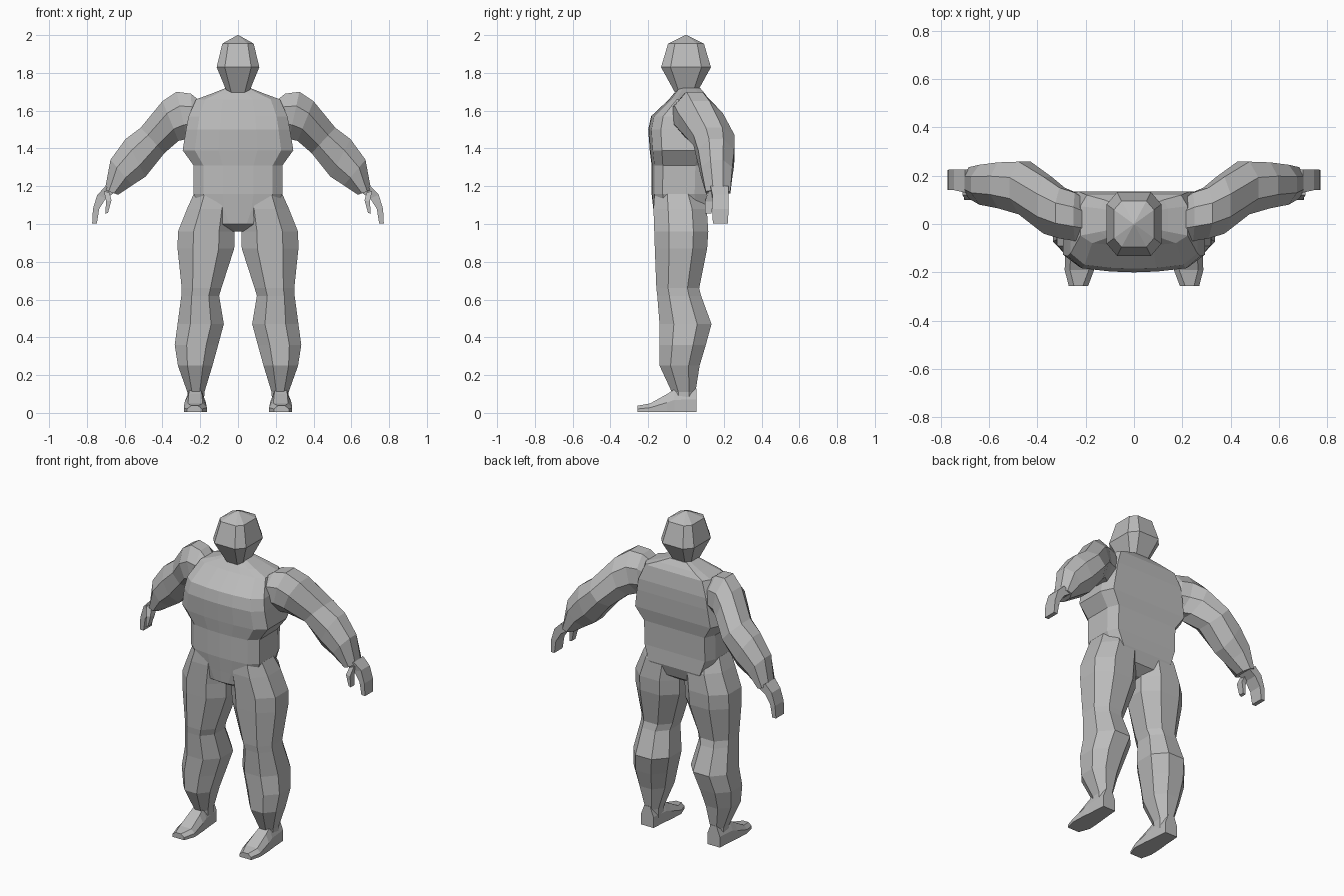
import bpy, bmesh, math
from mathutils import Vector

grey = bpy.data.materials.new("plain_grey")
grey.diffuse_color = (0.5, 0.5, 0.5, 1)


def loft(name, rings, mirror=False):
    """Skin a list of equal-length point rings and cap both ends."""
    bm = bmesh.new()
    rows = [[bm.verts.new(p) for p in r] for r in rings]
    n = len(rows[0])
    for a, b in zip(rows, rows[1:]):
        for i in range(n):
            j = (i + 1) % n
            bm.faces.new((a[i], a[j], b[j], b[i]))
    bm.faces.new(rows[0])
    bm.faces.new(rows[-1])
    bmesh.ops.recalc_face_normals(bm, faces=bm.faces)
    me = bpy.data.meshes.new(name)
    bm.to_mesh(me)
    bm.free()
    me.materials.append(grey)
    ob = bpy.data.objects.new(name, me)
    bpy.context.collection.objects.link(ob)
    if mirror:
        m = ob.modifiers.new("mirror", 'MIRROR')
        m.use_mirror_merge = False
    return ob


def octagon(x0, x1, y0, y1, z, cut=0.45):
    """Horizontal eight-sided ring filling a box."""
    cx, cy, hx, hy = (x0 + x1) / 2, (y0 + y1) / 2, (x1 - x0) / 2, (y1 - y0) / 2
    unit = [(1, -cut), (1, cut), (cut, 1), (-cut, 1),
            (-1, cut), (-1, -cut), (-cut, -1), (cut, -1)]
    return [(cx + u * hx, cy + v * hy, z) for u, v in unit]


# Torso: (height, half width, front, back)
def torso_ring(z, w, f, b):
    half = [(0, 0), (.35, .01), (.78, .05), (1, .2), (1, .78), (.88, 1), (.4, 1), (0, 1)]
    pts = [(x * w, f + t * (b - f), z) for x, t in half]
    return pts + [(-x, y, z) for x, y, z in pts[-2:0:-1]]


torso = [(0.96, .05, -.10, .03), (1.00, .13, -.165, .09), (1.07, .20, -.172, .115),
         (1.16, .235, -.182, .11), (1.31, .235, -.182, .115), (1.39, .293, -.192, .13),
         (1.50, .275, -.200, .135), (1.57, .262, -.185, .135), (1.66, .222, -.09, .12),
         (1.69, .14, -.065, .10), (1.72, .065, -.04, .075)]
loft("torso", [torso_ring(*r) for r in torso])

# Head: tapered neck, wide cheeks, low pointed crown
head = [(1.69, .055, .055), (1.83, .113, .132), (1.955, .083, .095)]
rings = [octagon(-x, x, -y, y, z, 0.62) for z, x, y in head]
rings.append([(0.003 * math.cos(a), 0.003 * math.sin(a), 2.0)
              for a in [math.pi / 4 * (i - .5) for i in range(8)]])
loft("head", rings)

# Legs: (height, inner x, outer x, front, back)
leg = [(1.18, .03, .225, -.165, .07), (1.08, .015, .27, -.172, .11), (0.96, .018, .318, -.168, .118),
       (0.87, .02, .32, -.165, .112), (0.66, .088, .298, -.157, .07), (0.62, .10, .30, -.152, .08),
       (0.47, .075, .32, -.14, .135), (0.36, .105, .335, -.14, .105), (0.25, .135, .318, -.14, .072),
       (0.11, .178, .268, -.075, .05), (0.05, .18, .268, -.07, .045)]
loft("leg", [octagon(x0, x1, y0, y1, z) for z, x0, x1, y0, y1 in leg], True)

# Feet: (y, inner x, outer x, top height), wedge from heel to toe
foot = [(.055, .185, .27, .13), (-.06, .175, .278, .125), (-.10, .17, .283, .10),
        (-.19, .165, .287, .05), (-.257, .19, .27, .038)]
loft("foot", [[(a, y, .005), (b, y, .005), (b, y, h * .55), (b - .022, y, h),
               (a + .022, y, h), (a, y, h * .55)] for y, a, b, h in foot], True)

# Arms: (upper x, upper z, lower x, lower z, front, back)
arm = [(.20, 1.65, .20, 1.47, -.07, .10), (.25, 1.69, .235, 1.46, -.07, .13),
       (.325, 1.70, .27, 1.45, -.06, .15), (.40, 1.65, .315, 1.44, -.04, .195),
       (.515, 1.51, .39, 1.375, .04, .258), (.595, 1.45, .49, 1.25, .065, .255),
       (.675, 1.34, .56, 1.205, .08, .245), (.705, 1.18, .635, 1.155, .105, .235)]


def arm_ring(ux, uz, lx, lz, f, b):
    up, low = Vector((ux, 0, uz)), Vector((lx, 0, lz))
    r = []
    for s, t in [(1, -.4), (1, .4), (.4, 1), (-.4, 1), (-1, .4), (-1, -.4), (-.4, -1), (.4, -1)]:
        p = (up + low) / 2 + (up - low) / 2 * s
        p.y = (f + b) / 2 + (b - f) / 2 * t
        r.append(p)
    return r


loft("arm", [arm_ring(*r) for r in arm], True)


# Hands: curved finger slab and a short thumb, (outer x, z, inner x, z, front, back)
def slab(ux, uz, lx, lz, f, b):
    return [(ux, f, uz), (ux, b, uz), (lx, b, lz), (lx, f, lz)]


hand = [(.70, 1.20, .655, 1.165, .13, .225), (.745, 1.155, .70, 1.135, .14, .225),
        (.768, 1.08, .735, 1.08, .14, .225), (.772, 1.003, .747, 1.003, .142, .222)]
loft("hand", [slab(*r) for r in hand], True)
thumb = [(.71, 1.175, .68, 1.165, .12, .17), (.698, 1.12, .67, 1.125, .10, .145),
         (.703, 1.055, .688, 1.06, .10, .135)]
loft("thumb", [slab(*r) for r in thumb], True)
